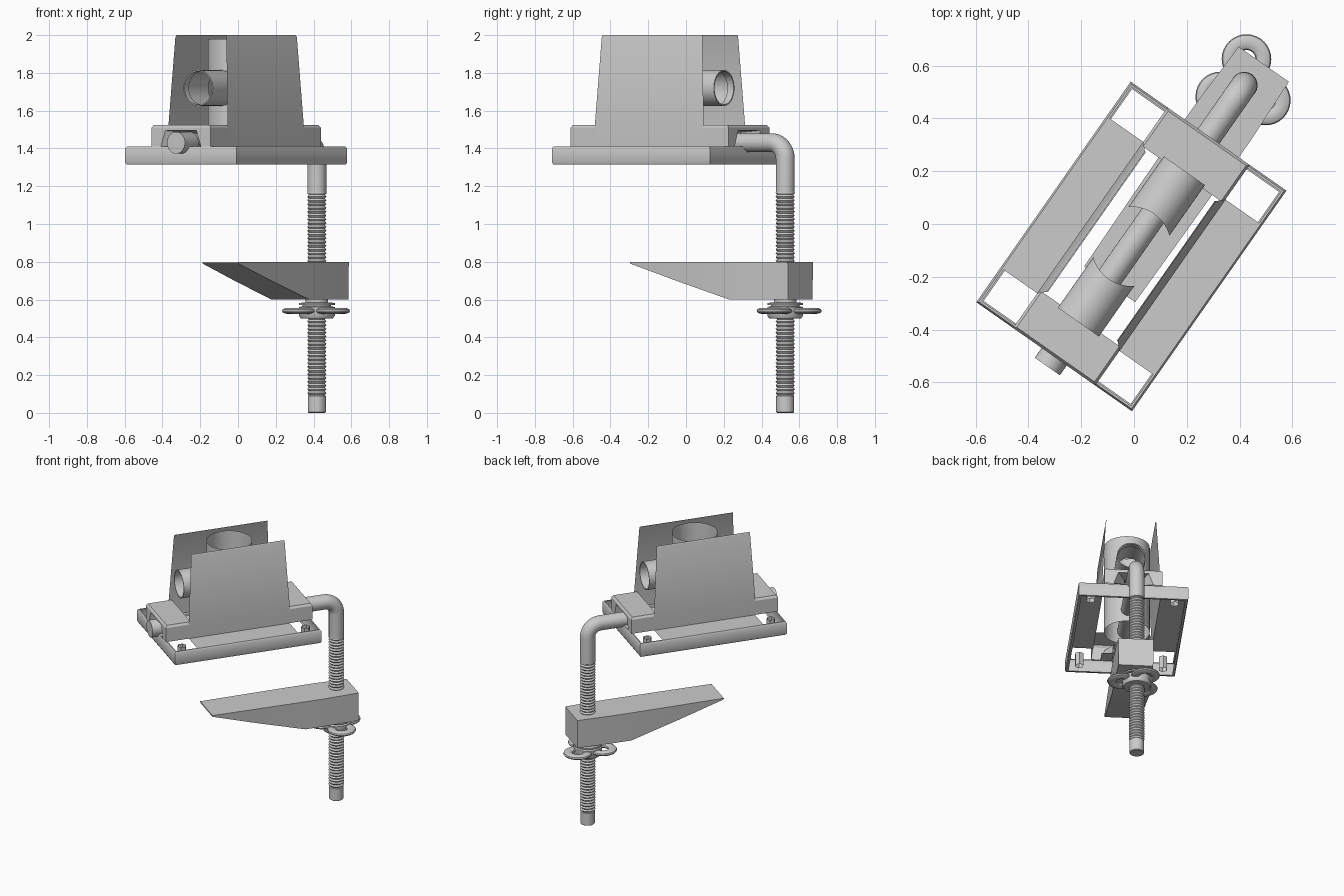
import bpy, bmesh, math
from mathutils import Matrix

if "Cube" in bpy.data.objects:
    bpy.data.objects.remove(bpy.data.objects["Cube"])

# the whole model is built along local x, then turned 55 degrees
FRAME = Matrix.Translation((-0.01, -0.085, 0)) @ Matrix.Rotation(math.radians(55), 4, 'Z')
ROD_X = 0.745


def finish(name, bm, smooth=True, weld=True):
    if weld:
        bmesh.ops.remove_doubles(bm, verts=bm.verts, dist=0.0005)
    bmesh.ops.recalc_face_normals(bm, faces=bm.faces)
    me = bpy.data.meshes.new(name)
    bm.to_mesh(me)
    bm.free()
    ob = bpy.data.objects.new(name, me)
    bpy.context.collection.objects.link(ob)
    ob.matrix_world = FRAME
    if smooth:
        bpy.ops.object.select_all(action='DESELECT')
        ob.select_set(True)
        bpy.context.view_layer.objects.active = ob
        bpy.ops.object.shade_smooth_by_angle(angle=math.radians(35))
    return ob


def face(bm, *pts):
    return bm.faces.new([bm.verts.new(p) for p in pts])


def bridge(bm, rows, closed=True, caps=False):
    vr = [[bm.verts.new(p) for p in row] for row in rows]
    n = len(vr[0])
    for a, b in zip(vr, vr[1:]):
        for i in range(n if closed else n - 1):
            j = (i + 1) % n
            bm.faces.new((a[i], a[j], b[j], b[i]))
    if caps:
        bm.faces.new(vr[0])
        bm.faces.new(vr[-1])


def rect(hx, hy, z):
    return [(-hx, -hy, z), (hx, -hy, z), (hx, hy, z), (-hx, hy, z)]


def ring(r, z, cx=0, cy=0, n=32):
    return [(cx + r * math.cos(2 * math.pi * i / n), cy + r * math.sin(2 * math.pi * i / n), z)
            for i in range(n)]


# base plate: rim, side panels with open corner pockets
bm = bmesh.new()
bridge(bm, [rect(.49, .34, 1.315), rect(.505, .355, 1.315), rect(.51, .36, 1.325),
            rect(.51, .36, 1.40), rect(.503, .353, 1.41), rect(.495, .345, 1.41)])
for s in (-1, 1):
    face(bm, (-.35, s * .19, 1.41), (.35, s * .19, 1.41), (.35, s * .345, 1.41), (-.35, s * .345, 1.41))
finish("base_plate", bm)

# raised middle block: side walls, end decks, and arched recesses for the bar
bm = bmesh.new()
for s in (-1, 1):
    for e in (-1, 1):
        face(bm, (e * .34, s * .19, 1.41), (e * .51, s * .19, 1.41),
             (e * .51, s * .19, 1.51), (e * .34, s * .19, 1.51))
        face(bm, (e * .34, s * .19, 1.51), (e * .51, s * .19, 1.51),
             (e * .50, s * .18, 1.525), (e * .34, s * .18, 1.525))
    x = s * .51
    face(bm, (s * .335, -.18, 1.525), (s * .5, -.18, 1.525), (s * .5, .18, 1.525), (s * .335, .18, 1.525))
    face(bm, (s * .5, -.18, 1.525), (s * .5, .18, 1.525), (x, .19, 1.51), (x, -.19, 1.51))
    face(bm, (s * .4, -.13, 1.41), (x, -.13, 1.41), (x, .13, 1.41), (s * .4, .13, 1.41))
    bridge(bm, [[(x, -.19, 1.41), (x, -.19, 1.51), (x, .19, 1.51), (x, .19, 1.41)],
                [(x, -.13, 1.41), (x, -.10, 1.495), (x, .10, 1.495), (x, .13, 1.41)],
                [(s * .42, -.06, 1.41), (s * .42, -.05, 1.485), (s * .42, .05, 1.485), (s * .42, .06, 1.41)]],
           closed=False)
finish("middle_block", bm, smooth=False)

# tapered housing: two long walls, open at top and ends
bm = bmesh.new()
for s in (-1, 1):
    bridge(bm, [[(-.355, s * .191, 1.41), (.355, s * .191, 1.41)],
                [(-.352, s * .191, 1.52), (.352, s * .191, 1.52)],
                [(-.325, s * .165, 1.99), (.325, s * .165, 1.99)],
                [(-.323, s * .160, 2.0), (.323, s * .160, 2.0)]], closed=False)
finish("housing_walls", bm)

# vertical socket tube, pierced by the two side ports
R, PORT, PZ = .15, .095, 1.72
bm = bmesh.new()
bridge(bm, [ring(R, 1.34 + .64 * k / 64, n=96) for k in range(65)])
hit = [f for f in bm.faces
       if f.calc_center_median().y ** 2 + (f.calc_center_median().z - PZ) ** 2 < (PORT - .002) ** 2]
bmesh.ops.delete(bm, geom=hit, context='FACES')
finish("socket_tube", bm)

# horizontal ports meeting the socket in a saddle curve
bm = bmesh.new()
for s in (-1, 1):
    def port(r, x=None):
        pts = []
        for i in range(48):
            a = 2 * math.pi * i / 48
            y = r * math.cos(a)
            pts.append((s * (x or math.sqrt(R * R - y * y)), y, PZ + r * math.sin(a)))
        return pts
    bridge(bm, [port(PORT), port(PORT, .315), port(PORT, .35), port(.088, .35), port(.088, .31)])
finish("side_ports", bm)

# corner bolts: open hex sleeves
bm = bmesh.new()
for sx in (-1, 1):
    for sy in (-1, 1):
        bridge(bm, [ring(.03, z, sx * .43, sy * .275, 6) for z in (1.32, 1.41)])
finish("corner_bolts", bm, smooth=False)


# bent bar running through the base and turning down
def tube_path(name, path, r):
    bm = bmesh.new()
    rows = []
    for x, z, t in path:          # t: angle of travel in the xz plane
        rows.append([(x + r * math.cos(a) * math.sin(t), r * math.sin(a), z + r * math.cos(a) * math.cos(t))
                     for a in (2 * math.pi * i / 32 for i in range(32))])
    bridge(bm, rows, caps=True)
    return finish(name, bm)


BEND, BZ = .085, 1.43
path = [(-.53, BZ, 0)]
for k in range(11):
    t = math.pi / 2 * k / 10
    path.append((ROD_X - BEND + BEND * math.sin(t), BZ - BEND + BEND * math.cos(t), t))
path.append((ROD_X, 1.16, math.pi / 2))
tube_path("bent_bar", path, .05)
tube_path("bar_end_nut", [(-.555, BZ, 0), (-.43, BZ, 0)], .058)

# threaded rod
bm = bmesh.new()
rows = [ring(.043, 0, ROD_X, 0, 24), ring(.048, .004, ROD_X, 0, 24), ring(.048, .09, ROD_X, 0, 24)]
for k in range(54):
    z = .09 + k * .02
    rows += [ring(.043, z + .005, ROD_X, 0, 24), ring(.051, z + .015, ROD_X, 0, 24)]
rows.append(ring(.049, 1.17, ROD_X, 0, 24))
bridge(bm, rows, caps=True)
finish("threaded_rod", bm, smooth=False)

# wedge-shaped clamp jaw
bm = bmesh.new()


def section(x, w, z0):
    c = -.015
    return [(x, c - w, .80), (x, c + w, .80), (x, c + w * .98, z0), (x, c - w * .98, z0)]


bridge(bm, [section(-.165, .118, .79), section(.15, .122, .695), section(.48, .125, .60),
            section(.60, .125, .60), section(.853, .116, .60)], caps=True)
finish("clamp_jaw", bm)

# wing nut: stepped hub and three looped wings
bm = bmesh.new()
bridge(bm, [ring(r, z, ROD_X) for r, z in
            ((.05, .50), (.085, .50), (.095, .515), (.095, .56), (.075, .565), (.075, .57),
             (.095, .572), (.095, .582), (.06, .585), (.06, .60))], caps=True)
finish("nut_hub", bm)
bm = bmesh.new()
for k in range(3):
    a = math.radians(30 + 120 * k)
    cx, cy = ROD_X + .1 * math.cos(a), .1 * math.sin(a)
    bridge(bm, [ring(.064 + .03 * math.cos(b), .54 + .016 * math.sin(b), cx, cy)
                for b in (2 * math.pi * j / 12 for j in range(13))])
finish("nut_wings", bm)
